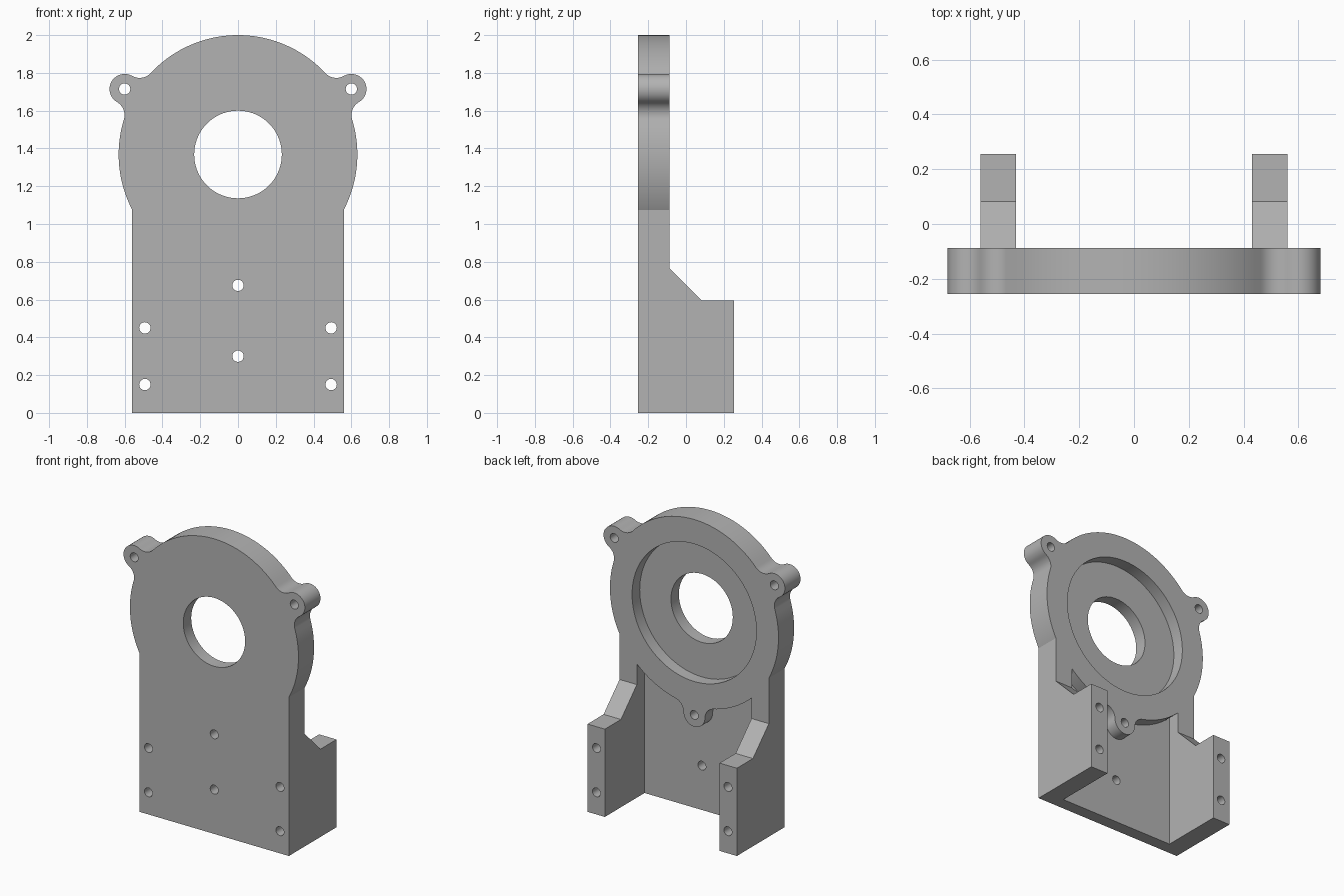
import bpy, bmesh
from math import pi, sin, cos, acos, atan2, radians

cube = bpy.data.objects.get("Cube")
if cube:
    bpy.data.objects.remove(cube)

FRONT, FLOOR, RIM, BACK = -0.255, -0.17, -0.088, 0.255   # depth planes
HUB_Z, HUB_R = 1.368, 0.632
LUG_DIST, LUG_R = 0.693, 0.08
HALF_W, LEG_IN = 0.56, 0.43

grey = bpy.data.materials.new("plain grey")
grey.use_nodes = True
colour = (0.45, 0.45, 0.45, 1)
grey.diffuse_color = colour
grey.node_tree.nodes["Principled BSDF"].inputs["Base Color"].default_value = colour


def prism(name, points, axis, start, end):
    """Extrude a flat profile along x or y; points are (x, z) or (y, z)."""
    bm = bmesh.new()
    place = (lambda p: (start, *p)) if axis == "x" else (lambda p: (p[0], start, p[1]))
    face = bm.faces.new([bm.verts.new(place(p)) for p in points])
    new = bmesh.ops.extrude_face_region(bm, geom=[face])["geom"]
    step = (end - start, 0, 0) if axis == "x" else (0, end - start, 0)
    bmesh.ops.translate(bm, vec=step, verts=[v for v in new if isinstance(v, bmesh.types.BMVert)])
    bmesh.ops.recalc_face_normals(bm, faces=bm.faces)
    mesh = bpy.data.meshes.new(name)
    bm.to_mesh(mesh)
    bm.free()
    mesh.materials.append(grey)
    obj = bpy.data.objects.new(name, mesh)
    bpy.context.collection.objects.link(obj)
    return obj


def arc(cx, cz, r, a0, a1, n):
    return [(cx + r * cos(a0 + (a1 - a0) * i / n), cz + r * sin(a0 + (a1 - a0) * i / n))
            for i in range(n + 1)]


def combine(target, tool, operation):
    """Boolean the tool into the target, then discard the tool."""
    tool.hide_render = True
    mod = target.modifiers.new(operation.lower(), "BOOLEAN")
    mod.object, mod.operation, mod.solver = tool, operation, "EXACT"
    bpy.context.view_layer.objects.active = target
    bpy.ops.object.modifier_apply(modifier=mod.name)
    bpy.data.objects.remove(tool)


def drill(target, x, z, r, start, n):
    combine(target, prism("cutter", arc(x, z, r, 0, 2 * pi, n)[:-1], "y", start, BACK + 0.1),
            "DIFFERENCE")


# Round flange outline: disc with three filleted screw lugs
reach = HUB_R + LUG_R
phi = acos((LUG_DIST**2 + reach**2 - (2 * LUG_R)**2) / (2 * LUG_DIST * reach))
fx, fz = reach * cos(phi), reach * sin(phi)
theta = atan2(fz, fx - LUG_DIST)
lug = (arc(fx, -fz, LUG_R, pi - phi, pi - theta, 10)
       + arc(LUG_DIST, 0, LUG_R, -theta, theta, 20)[1:]
       + arc(fx, fz, LUG_R, pi + theta, pi + phi, 10)[1:])
outline = []
for degrees in (30, 150, 270):
    a = radians(degrees)
    outline += [(x * cos(a) - z * sin(a), HUB_Z + x * sin(a) + z * cos(a)) for x, z in lug]
    outline += arc(0, HUB_Z, HUB_R, a + phi, a + 2 * pi / 3 - phi, 36)[1:-1]
bracket = prism("motor_bracket", outline, "y", FRONT, RIM)

# Thin front plate below the flange
plate = prism("front_plate", [(-HALF_W, 0), (HALF_W, 0), (HALF_W, 1.15), (-HALF_W, 1.15)],
              "y", FRONT, FLOOR)
combine(bracket, plate, "UNION")

# Side legs with chamfered shoulders
side = [(FRONT, 0), (BACK, 0), (BACK, 0.595), (0.083, 0.595), (RIM, 0.766),
        (RIM, 1.15), (FRONT, 1.15)]
for name, x0, x1 in (("left_leg", LEG_IN, HALF_W), ("right_leg", -HALF_W, -LEG_IN)):
    combine(bracket, prism(name, side, "x", x0, x1), "UNION")

# Bearing recess from the back and central bore
drill(bracket, 0, HUB_Z, 0.466, FLOOR, 96)
drill(bracket, 0, HUB_Z, 0.232, FRONT - 0.1, 72)

# Screw holes: lugs, plate and legs
holes = [(LUG_DIST * cos(radians(d)), HUB_Z + LUG_DIST * sin(radians(d))) for d in (30, 150, 270)]
holes += [(0, 0.3)] + [(s * 0.493, z) for s in (-1, 1) for z in (0.15, 0.45)]
for x, z in holes:
    drill(bracket, x, z, 0.03, FRONT - 0.1, 24)

# Smooth curved walls, crisp edges
bpy.ops.object.select_all(action="DESELECT")
bracket.select_set(True)
bpy.context.view_layer.objects.active = bracket
bpy.ops.object.shade_smooth_by_angle(angle=radians(25))
